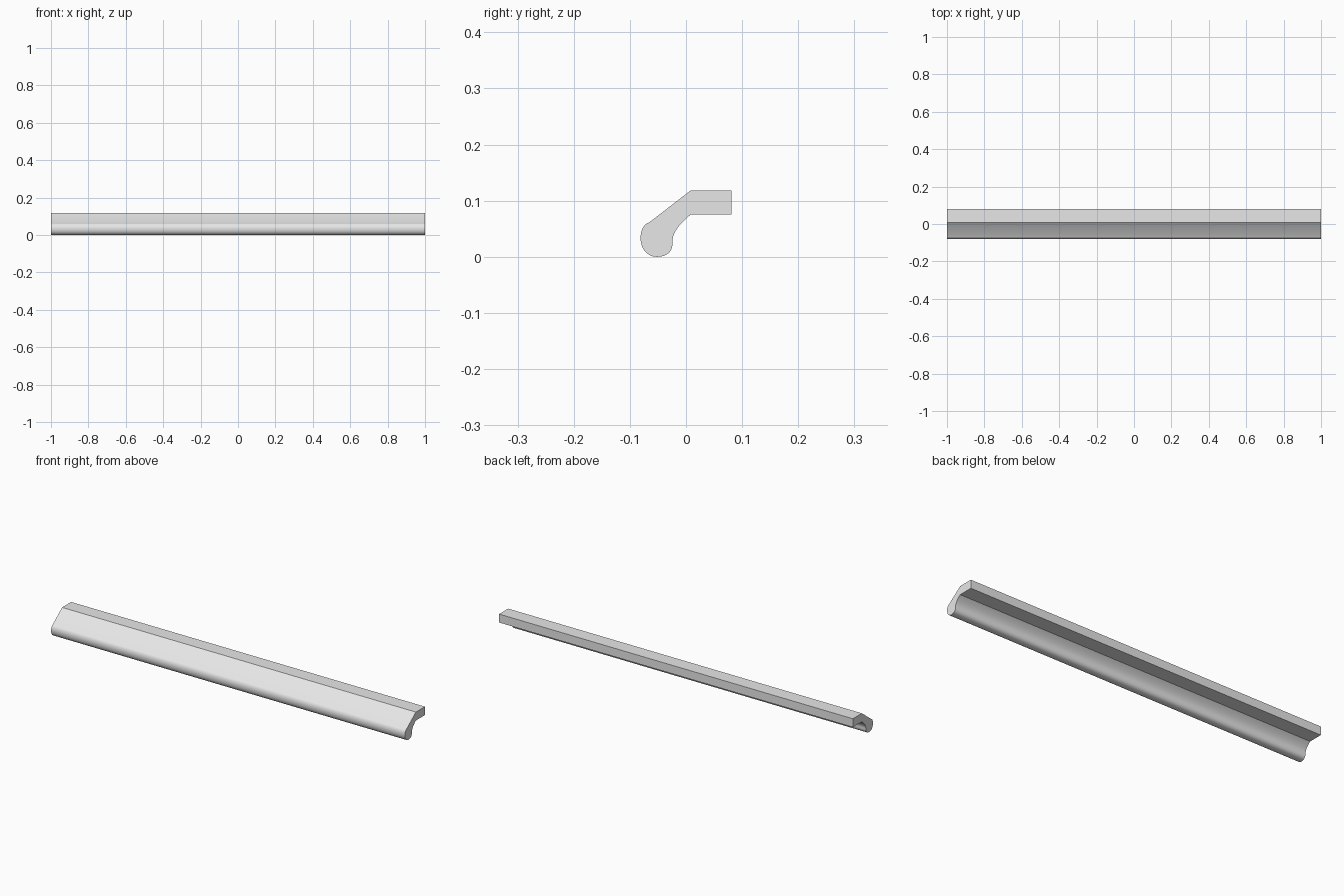
import bpy, bmesh, math
from mathutils import Vector
from mathutils.geometry import interpolate_bezier

if "Cube" in bpy.data.objects:
    bpy.data.objects.remove(bpy.data.objects["Cube"])


def curve(a, ha, hb, b, steps=10):
    """Points along one Bezier span, leaving out the last."""
    pts = interpolate_bezier(*(Vector((p[0], p[1], 0)) for p in (a, ha, hb, b)), steps + 1)
    return [(p.x, p.y) for p in pts[:-1]]


# Cross-section (y, z): flat rear flange, sloped face, rounded nose, hollow underside
shoulder, left, bottom = (-0.066, 0.061), (-0.081, 0.034), (-0.052, 0.0)
neck, inner = (-0.024, 0.027), (0.008, 0.075)
profile = [(0.081, 0.118), (0.008, 0.118)]
profile += curve(shoulder, (-0.075, 0.059), (-0.081, 0.047), left)
profile += curve(left, (-0.081, 0.014), (-0.069, 0.0), bottom)
profile += curve(bottom, (-0.033, 0.0), (-0.023, 0.010), neck)
profile += curve(neck, (-0.025, 0.044), (-0.008, 0.062), inner)
profile += [inner, (0.081, 0.075)]

# Extrude the section along the full length
bm = bmesh.new()
end = bm.faces.new([bm.verts.new((-1, y, z)) for y, z in profile])
ext = bmesh.ops.extrude_face_region(bm, geom=[end], use_keep_orig=True)
bmesh.ops.translate(bm, vec=(2, 0, 0),
                    verts=[v for v in ext["geom"] if isinstance(v, bmesh.types.BMVert)])
bmesh.ops.recalc_face_normals(bm, faces=bm.faces[:])
mesh = bpy.data.meshes.new("trim_rail")
bm.to_mesh(mesh)
bm.free()

rail = bpy.data.objects.new("trim_rail", mesh)
bpy.context.collection.objects.link(rail)
grey = bpy.data.materials.new("light grey")
grey.diffuse_color = (0.8, 0.8, 0.8, 1)
grey.use_nodes = True
grey.node_tree.nodes["Principled BSDF"].inputs["Base Color"].default_value = grey.diffuse_color
mesh.materials.append(grey)

# Smooth the rounded nose, keep the folds sharp
bpy.context.view_layer.objects.active = rail
rail.select_set(True)
bpy.ops.object.shade_smooth_by_angle(angle=math.radians(25))
